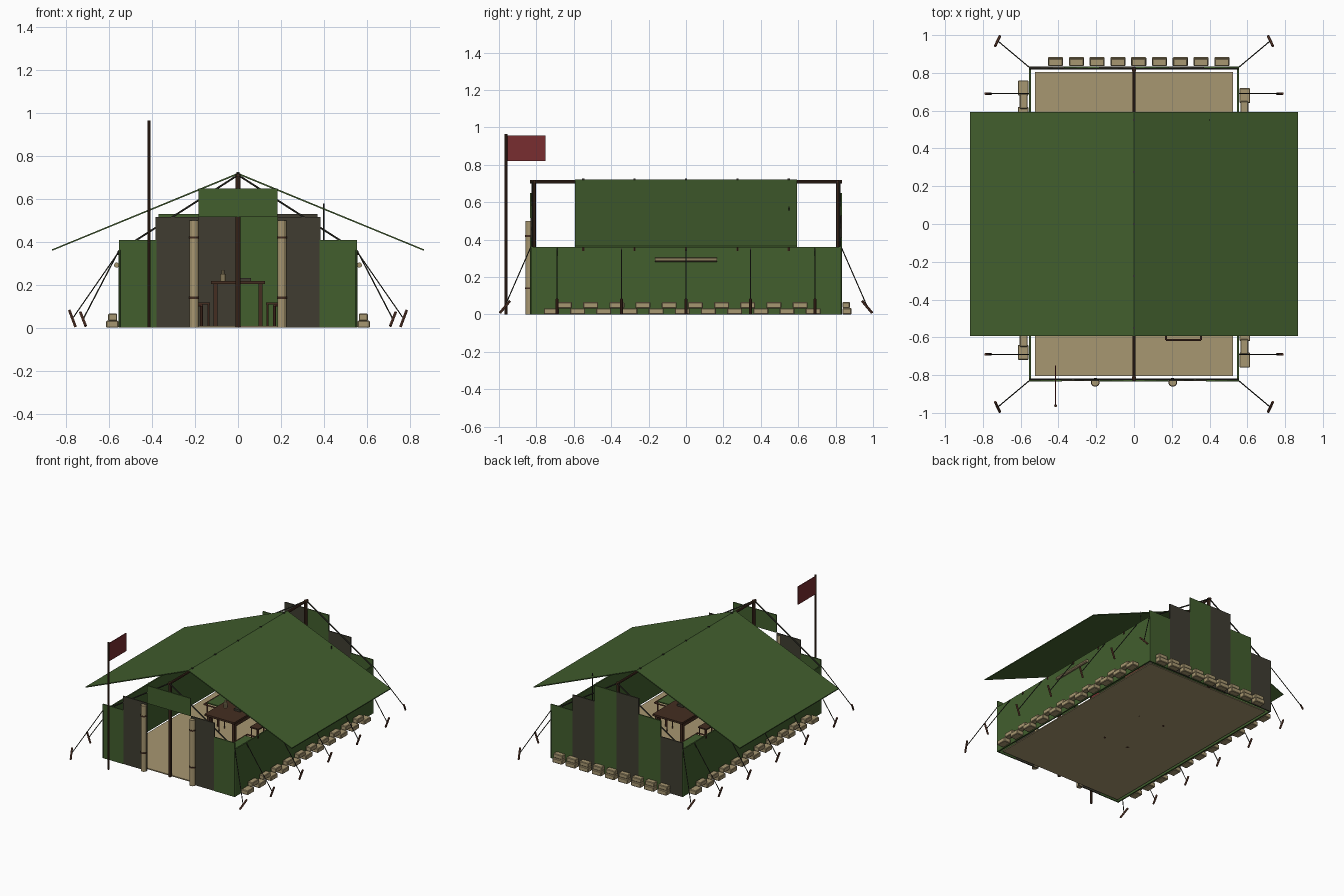
import bpy, math
from mathutils import Vector

if "Cube" in bpy.data.objects:
    bpy.data.objects.remove(bpy.data.objects["Cube"])

def mat(name, c):
    m = bpy.data.materials.new(name)
    m.diffuse_color = (*c, 1)
    m.use_nodes = True
    m.node_tree.nodes["Principled BSDF"].inputs["Base Color"].default_value = m.diffuse_color
    return m

GREEN = mat("canvas green", (.054, .112, .027))
OLIVE = mat("dark olive", (.05, .046, .031))
TAN = mat("sand tan", (.39, .31, .165))
WOOD = mat("dark wood", (.058, .027, .015))
STAKE = mat("reddish wood", (.13, .05, .03))
RED = mat("flag red", (.19, .026, .03))
ROPE = mat("rope", (.035, .035, .025))

def mesh(name, verts, faces, m):
    me = bpy.data.meshes.new(name)
    me.from_pydata(verts, [], faces)
    me.materials.append(m)
    ob = bpy.data.objects.new(name, me)
    bpy.context.collection.objects.link(ob)
    return ob

def box(name, x0, x1, y0, y1, z0, z1, m, bevel=0):
    v = [(x, y, z) for x in (x0, x1) for y in (y0, y1) for z in (z0, z1)]
    f = [(0, 1, 3, 2), (4, 6, 7, 5), (0, 4, 5, 1), (2, 3, 7, 6), (0, 2, 6, 4), (1, 5, 7, 3)]
    ob = mesh(name, v, f, m)
    if bevel:
        b = ob.modifiers.new("bevel", 'BEVEL')
        b.width, b.segments = bevel, 1
    return ob

def rod(name, a, b, r, m, n=8):
    a, b = Vector(a), Vector(b)
    q = (b - a).to_track_quat('Z', 'Y')
    ring = [Vector((r * math.cos(2 * math.pi * i / n), r * math.sin(2 * math.pi * i / n), 0)) for i in range(n)]
    v = [a + q @ p for p in ring] + [b + q @ p for p in ring]
    f = [(i, (i + 1) % n, n + (i + 1) % n, n + i) for i in range(n)]
    f += [tuple(range(n))[::-1], tuple(range(n, 2 * n))]
    return mesh(name, v, f, m)

# floor and side walls
box("ground_sheet", -.525, .525, -.805, .805, 0, .008, TAN)
for s in (-1, 1):
    a, b = sorted((s * .545, s * .555))
    box("side_wall", a, b, -.83, .83, 0, .36, GREEN)

# back wall: six stepped strips, alternating colour
w = 1.11 / 6
for i, h in enumerate((.41, .53, .65, .65, .53, .41)):
    x = -.555 + i * w
    box("back_strip", x, x + w, .825, .833, 0, h, GREEN if i % 2 else OLIVE)

# front wall: two strips each side, panel over the door, rolled door flaps
for s in (-1, 1):
    a, b = sorted((s * .38, s * .555))
    box("front_outer_strip", a, b, -.833, -.825, 0, .41, GREEN)
    a, b = sorted((s * .185, s * .385))
    box("front_inner_strip", a, b, -.831, -.823, 0, .515, OLIVE)
    rod("door_roll", (s * .205, -.838, 0), (s * .205, -.838, .5), .021, TAN, 12)
    for z in (.14, .42):
        rod("door_roll_tie", (s * .205, -.838, z - .005), (s * .205, -.838, z + .005), .0235, WOOD, 12)
box("door_top_panel", -.183, .183, -.833, -.825, .515, .65, GREEN)

# fly roof: two thin sloped sheets
for s in (-1, 1):
    prof = [(0, .722), (s * .868, .365), (s * .868, .358), (0, .714)]
    v = [(x, y, z) for y in (-.593, .593) for x, z in prof]
    f = [(0, 1, 2, 3), (7, 6, 5, 4)] + [(i, i + 4, (i + 1) % 4 + 4, (i + 1) % 4) for i in range(4)]
    if s < 0:
        f = [t[::-1] for t in f]
    mesh("fly_roof", v, f, GREEN)

# frame: ridge pole, end poles, corner posts, end rafters, ridge and eave ties
rod("ridge_pole", (0, -.835, .71), (0, .835, .71), .009, WOOD)
for e in (-1, 1):
    rod("end_pole", (0, e * .815, 0), (0, e * .815, .718), .012, WOOD)
    for s in (-1, 1):
        rod("corner_post", (s * .552, e * .829, 0), (s * .552, e * .829, .362), .006, GREEN, 6)
        rod("end_rafter", (0, e * .822, .712), (s * .55, e * .822, .36), .005, ROPE, 6)
for y in (-.55, -.275, 0, .275, .55):
    box("ridge_tie", -.006, .006, y - .006, y + .006, .71, .726, ROPE)
    for s in (-1, 1):
        rod("eave_tie", (s * .555, y, .34), (s * .555, y, .358), .007, WOOD, 6)

# window rolls, guy ropes and stakes
for s in (-1, 1):
    rod("window_roll", (s * .566, -.165, .292), (s * .566, .165, .292), .012, TAN, 10)
    for y in (-.69, -.345, 0, .345, .69):
        rod("guy_rope", (s * .555, y, .355), (s * .77, y, .045), .003, ROPE, 6)
        rod("stake", (s * .787, y, .083), (s * .757, y, .003), .007, STAKE, 6)
    for e in (-1, 1):
        rod("corner_guy_rope", (s * .555, e * .83, .36), (s * .722, e * .97, .04), .003, ROPE, 6)
        rod("corner_stake", (s * .735, e * .942, .072), (s * .71, e * .995, .008), .007, STAKE, 6)

# sandbags: staggered along the sides, stacked along the back
for s in (-1, 1):
    for i in range(21):
        y = s * (.72 - i * .07) * -1
        up = i % 2
        x0, x1 = (.563, .605) if up else (.558, .615)
        a, b = sorted((s * x0, s * x1))
        box("side_sandbag", a, b, y - .04, y + .04, .033 * up, .033 + .033 * up, TAN, .004)
for i in range(9):
    x = -.415 + i * .11
    box("back_sandbag", x - .04, x + .04, .836, .884, 0, .034, TAN, .004)
    box("back_sandbag_top", x - .038, x + .038, .836, .876, .034, .066, TAN, .004)

# flag and pole
rod("flag_pole", (-.415, -.962, 0), (-.415, -.962, .966), .008, WOOD)
box("flag", -.418, -.412, -.96, -.75, .82, .956, RED)

# table with items
box("table_top", -.125, .125, -.225, .225, .203, .217, WOOD)
for x in (-.105, .105):
    for y in (-.195, .195):
        box("table_leg", x - .01, x + .01, y - .01, y + .01, 0, .203, WOOD)
    box("table_rail", x - .006, x + .006, -.195, .195, .17, .203, WOOD)
rod("jug", (-.07, -.05, .217), (-.07, -.05, .25), .015, TAN, 10)
rod("jug_neck", (-.07, -.05, .25), (-.07, -.05, .268), .007, TAN, 10)
box("field_case", .01, .06, -.06, .02, .217, .232, OLIVE)

# stools beside the table
for s in (-1, 1):
    a, b = sorted((s * .13, s * .2))
    box("stool_seat", a, b, -.04, .04, .108, .118, WOOD)
    for x in (.137, .193):
        for y in (-.033, .033):
            rod("stool_leg", (s * x, y, .008), (s * x, y, .108), .005, STAKE, 6)

# cots on both sides
for s, y0, y1 in ((1, -.615, -.13), (-1, .1, .58)):
    a, b = sorted((s * .17, s * .355))
    box("cot_canvas", a, b, y0 + .03, y1 - .03, .1, .108, GREEN)
    for x in (a, b):
        rod("cot_rail", (x, y0, .104), (x, y1, .104), .006, STAKE, 6)
        for y in (y0 + .04, y1 - .04):
            rod("cot_leg", (x, y, .008), (x, y, .104), .006, STAKE, 6)
    for y in (y0, y1):
        rod("cot_end_bar", (a, y, .104), (b, y, .104), .005, STAKE, 6)

# crate with radio and aerial
box("crate", .27, .43, .41, .56, 0, .15, STAKE)
box("radio", .3, .42, .47, .56, .15, .23, OLIVE)
rod("aerial", (.4, .55, .23), (.4, .55, .578), .003, ROPE, 6)
